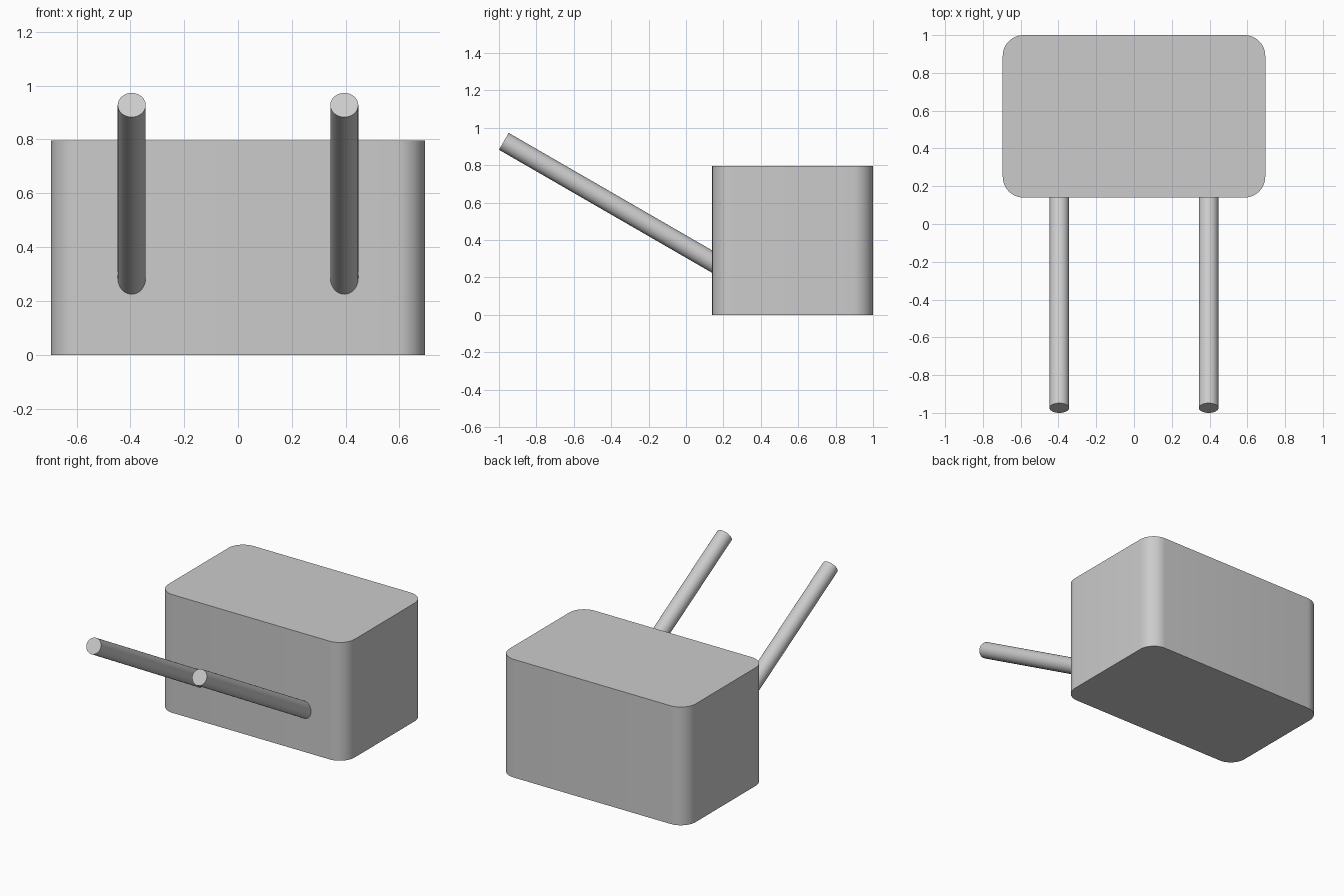
import bpy
from math import radians, sin, cos
from mathutils import Vector

cube = bpy.data.objects.get("Cube")
if cube:
    bpy.data.objects.remove(cube, do_unlink=True)

# Single grey colour
grey = bpy.data.materials.new("plain grey")
grey.use_nodes = True
colour = (0.6, 0.6, 0.6, 1)
grey.diffuse_color = colour
grey.node_tree.nodes["Principled BSDF"].inputs["Base Color"].default_value = colour


def finish(name):
    obj = bpy.context.object
    obj.name = name
    obj.data.materials.append(grey)
    bpy.ops.object.shade_smooth_by_angle(angle=radians(35))
    return obj


# Block with rounded upright edges
size = Vector((1.39, 0.86, 0.797))
bpy.ops.mesh.primitive_cube_add(size=1, location=(0, 0.57, size.z / 2))
block = bpy.context.object
block.scale = size
bpy.ops.object.transform_apply(location=False, rotation=False, scale=True)
mesh = block.data
weights = mesh.attributes.new("bevel_weight_edge", "FLOAT", "EDGE")
for edge in mesh.edges:
    a, b = (mesh.vertices[i].co for i in edge.vertices)
    weights.data[edge.index].value = float(abs(a.z - b.z) > 0.1)
bevel = block.modifiers.new("rounded corners", "BEVEL")
bevel.limit_method = "WEIGHT"
bevel.width = 0.11
bevel.segments = 10
bpy.ops.object.modifier_apply(modifier=bevel.name)
finish("block")

# Two slanted rods rising from the front face
slope = radians(30)
direction = Vector((0, -cos(slope), sin(slope)))
length = 1.34
for name, x in (("left_rod", 0.395), ("right_rod", -0.395)):
    tip = Vector((x, -0.974, 0.928))
    bpy.ops.mesh.primitive_cylinder_add(
        vertices=32, radius=0.052, depth=length,
        location=tip - direction * length / 2,
        rotation=(radians(90) - slope, 0, 0))
    finish(name)
